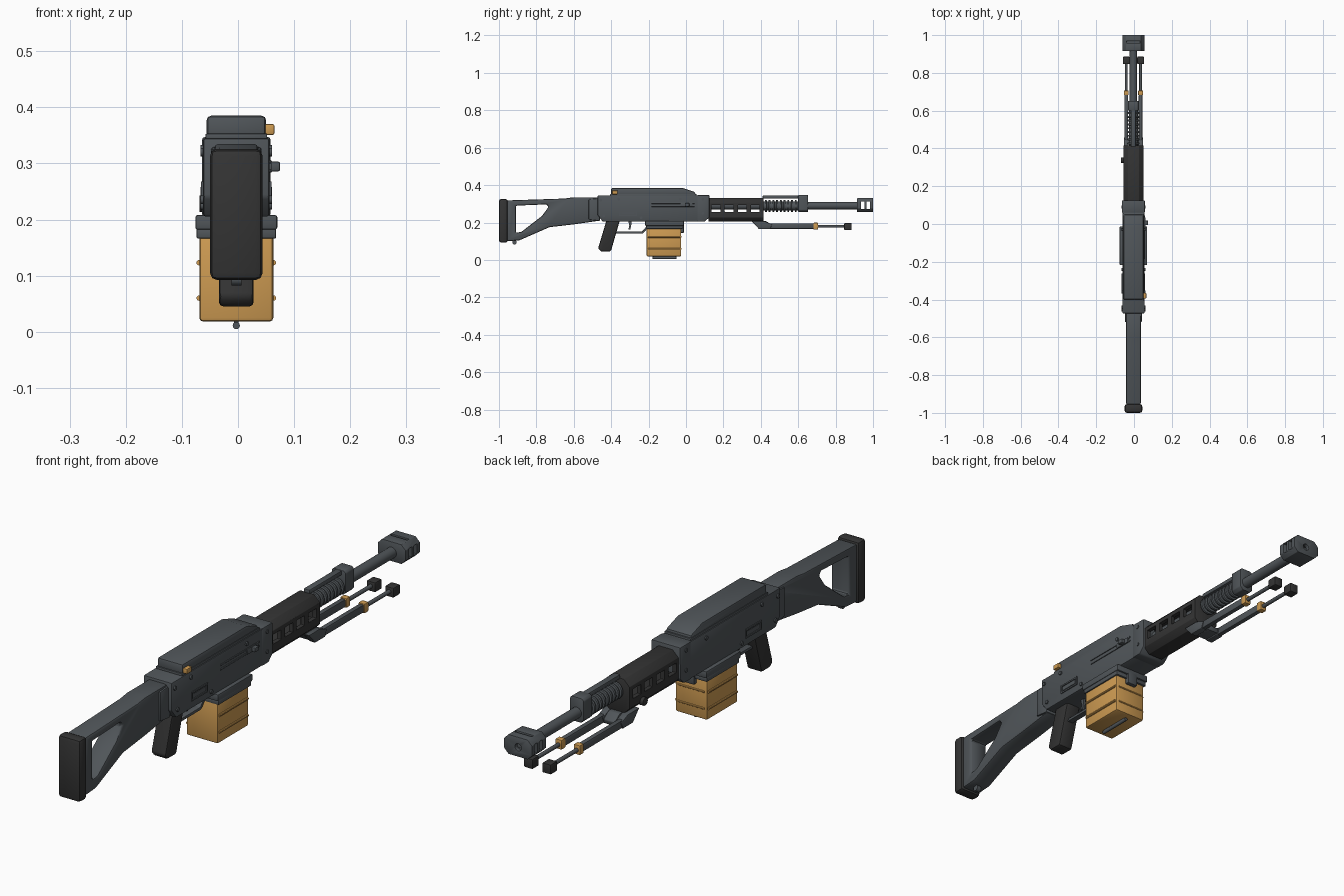
import bpy, bmesh, math
from mathutils import Matrix, Vector

if "Cube" in bpy.data.objects:
    bpy.data.objects.remove(bpy.data.objects["Cube"])

CX = -0.003  # centre plane of the gun


def material(name, rgb):
    m = bpy.data.materials.new(name)
    m.diffuse_color = (*rgb, 1)
    m.use_nodes = True
    m.node_tree.nodes["Principled BSDF"].inputs["Base Color"].default_value = m.diffuse_color
    return m


STEEL = material("blue_grey_steel", (0.080, 0.091, 0.100))
BLACK = material("black_polymer", (0.034, 0.034, 0.034))
TAN = material("orange_tan", (0.62, 0.33, 0.085))


def finish(name, bm, mat, bevel=0.0, cuts=(), seg=2):
    bmesh.ops.recalc_face_normals(bm, faces=bm.faces)
    me = bpy.data.meshes.new(name)
    bm.to_mesh(me)
    bm.free()
    ob = bpy.data.objects.new(name, me)
    bpy.context.collection.objects.link(ob)
    if mat:
        me.materials.append(mat)
    bpy.ops.object.select_all(action='DESELECT')
    ob.select_set(True)
    bpy.context.view_layer.objects.active = ob
    for c in cuts:
        mod = ob.modifiers.new("cut", 'BOOLEAN')
        mod.operation, mod.object, mod.solver = 'DIFFERENCE', c, 'EXACT'
        bpy.ops.object.modifier_apply(modifier=mod.name)
        bpy.data.objects.remove(c)
    if bevel:
        mod = ob.modifiers.new("bevel", 'BEVEL')
        mod.width, mod.segments, mod.limit_method = bevel, seg, 'ANGLE'
        bpy.ops.object.modifier_apply(modifier=mod.name)
    bpy.ops.object.shade_smooth_by_angle(angle=math.radians(35))
    ob.hide_render = mat is None
    return ob


def prism(name, pts, axis, a, b, mat, bevel=0.0, cuts=(), seg=2):
    """Extrude a (y,z) outline along x, or an (x,z) outline along y."""
    bm = bmesh.new()
    place = (lambda p, t: (t, p[0], p[1])) if axis == 'x' else (lambda p, t: (p[0], t, p[1]))
    f = bm.faces.new([bm.verts.new(place(p, a)) for p in pts])
    ext = bmesh.ops.extrude_face_region(bm, geom=[f])
    move = Vector((b - a, 0, 0)) if axis == 'x' else Vector((0, b - a, 0))
    bmesh.ops.translate(bm, vec=move, verts=[v for v in ext["geom"] if isinstance(v, bmesh.types.BMVert)])
    return finish(name, bm, mat, bevel, cuts, seg)


def slab(name, pts, w, mat, bevel=0.0, cuts=()):
    return prism(name, pts, 'x', CX - w, CX + w, mat, bevel, cuts)


def box(name, x, y, z, mat, bevel=0.0, cuts=()):
    return prism(name, [(y[0], z[0]), (y[1], z[0]), (y[1], z[1]), (y[0], z[1])],
                 'x', x[0], x[1], mat, bevel, cuts)


def mid(w):
    return (CX - w, CX + w)


def rod(name, axis, centre, r, length, mat, sides=20, bevel=0.0):
    bm = bmesh.new()
    rot = Matrix.Rotation(math.pi / 2, 4, 'X' if axis == 'y' else 'Y')
    bmesh.ops.create_cone(bm, cap_ends=True, segments=sides, radius1=r, radius2=r, depth=length,
                          matrix=Matrix.Translation(centre) @ rot)
    return finish(name, bm, mat, bevel)


def octagon(w, z0, z1, c0, c1):
    return [(CX - w + c0, z0), (CX + w - c0, z0), (CX + w, z0 + c0), (CX + w, z1 - c1),
            (CX + w - c1, z1), (CX - w + c1, z1), (CX - w, z1 - c1), (CX - w, z0 + c0)]


# Skeleton stock with butt pad and sling loop
hole = slab("stock_hole_cutter", [(-.91, .29), (-.745, .297), (-.735, .283), (-.77, .235),
                                  (-.88, .150), (-.91, .145)], .2, None)
slab("stock", [(-.957, .318), (-.65, .328), (-.60, .335), (-.46, .335), (-.46, .21), (-.60, .19),
               (-.73, .175), (-.89, .105), (-.957, .10)], .039, STEEL, .008, [hole])
slab("stock_socket", [(-.52, .325), (-.46, .33), (-.46, .208), (-.52, .215)], .045, STEEL, .005)
box("butt_pad", mid(.047), (-1, -.953), (.092, .326), BLACK, .013)
rod("sling_loop", 'x', (CX, -.917, .094), .012, .018, STEEL, 12)

# Receiver and hinged feed cover
slab("receiver", [(-.473, .345), (.07, .345), (.07, .205), (-.445, .205), (-.473, .24)],
     .059, STEEL, .005)
slab("receiver_front_block", [(.06, .347), (.125, .347), (.125, .228), (.10, .205), (.06, .205)],
     .061, STEEL, .005)
slab("feed_cover", [(-.40, .340), (-.40, .385), (-.02, .385), (.05, .362), (.05, .340)],
     .053, STEEL, .008)
slab("feed_cover_seam", [(-.405, .342), (-.405, .353), (.055, .353), (.055, .342)], .055, STEEL, .002)
box("cover_latch", (.045, .065), (-.395, -.365), (.351, .370), TAN, .003)

# Receiver side details
for s in (-1, 1):
    side = CX + s * .0595
    for i, (y, z) in enumerate([(-.455, .32), (-.44, .235), (-.36, .325), (-.03, .325),
                                (.09, .325), (.09, .25), (-.24, .225)]):
        rod(f"receiver_pin_{i}", 'x', (side, y, z), .0075, .009, STEEL, 12)
    x = sorted((side - s * .004, side + s * .003))
    # raised frame around the side port
    for y, z in [((-.357, -.263), (.262, .268)), ((-.357, -.263), (.234, .240)),
                 ((-.357, -.351), (.240, .262)), ((-.269, -.263), (.240, .262))]:
        box("port_frame", x, y, z, STEEL)
    box("port_door", sorted((side - s * .004, side + s * .001)), (-.345, -.275), (.244, .258), STEEL)
for z in (.287, .303):
    box("charging_slot_rail", (.052, .059), (-.185, .045), (z - .003, z + .003), STEEL, .001)
box("charging_handle", (.05, .075), (-.005, .018), (.286, .303), STEEL, .003)
box("charging_handle_plate", (.05, .061), (-.03, .035), (.284, .305), STEEL, .002)

# Pistol grip, trigger and guard
slab("pistol_grip", [(-.425, .215), (-.352, .215), (-.36, .19), (-.402, .045), (-.455, .045),
                     (-.47, .062), (-.43, .195)], .031, BLACK, .008)
slab("trigger_guard", [(-.38, .152), (-.235, .152), (-.215, .175), (-.215, .21), (-.205, .21),
                       (-.205, .17), (-.23, .141), (-.38, .141)], .012, STEEL, .002)
slab("trigger", [(-.31, .21), (-.29, .21), (-.293, .185), (-.298, .162), (-.308, .162),
                 (-.303, .185)], .005, STEEL)

# Magazine well and box magazine
box("magazine_well", mid(.073), (-.218, -.012), (.182, .208), STEEL, .004)
box("magazine_well_lip", mid(.071), (-.212, -.018), (.166, .184), STEEL, .003)
box("magazine_catch", mid(.022), (-.03, -.011), (.145, .195), STEEL, .004)
box("magazine_box", mid(.066), (-.21, -.026), (.018, .18), TAN, .007)
for z in (.060, .123):
    for s in (-1, 1):
        rod("magazine_rib", 'y', (CX + s * .066, -.118, z), .005, .17, TAN, 10)
    rod("magazine_end_rib", 'x', (CX, -.027, z), .004, .11, TAN, 10)
rod("magazine_floor_rail", 'y', (CX, -.115, .011), .0065, .13, STEEL, 12)
box("magazine_floor_rail_web", mid(.004), (-.175, -.055), (.009, .022), STEEL)

# Vented handguard
vents = [box("vent_cutter", mid(.2), (y, y + .047), (.257, .293), None)
         for y in (.137, .207, .277, .347)]
core = prism("core_cutter", octagon(.036, .245, .315, .01, .01), 'y', .0, .41, None)
prism("handguard", octagon(.053, .205, .332, .022, .024), 'y', .12, .415, BLACK, .003, [core] + vents)
rod("handguard_bolt", 'x', (CX - .055, .338, .228), .015, .022, BLACK, 12, .002)

# Barrel, recoil coil, gas tube and gas block
rod("barrel", 'y', (CX, .52, .290), .020, .82, STEEL, 24)
for i in range(9):
    rod("recoil_coil_ring", 'y', (CX, .427 + i * .020, .288), .033, .010, STEEL, 24, .003)
rod("coil_sleeve", 'y', (CX, .50, .288), .024, .2, STEEL)
box("gas_tube", mid(.013), (.41, .61), (.328, .345), STEEL, .004)
prism("gas_block", octagon(.029, .255, .347, .012, .008), 'y', .60, .652, STEEL, .003)

# Muzzle brake with side ports, top slot and bore
bore = rod("bore_cutter", 'y', (CX, .98, .292), .013, .1, None)
ports = [box("port_cutter", mid(.2), (y, y + .018), (.273, .312), None) for y in (.936, .966)]
top_slot = box("top_slot_cutter", mid(.036), (.958, .968), (.318, .4), None)
prism("muzzle_brake", octagon(.058, .257, .330, .018, .018), 'y', .915, 1.0, STEEL, .003,
      ports + [bore, top_slot])

# Folded bipod
slab("bipod_hinge", [(.35, .207), (.43, .207), (.46, .185), (.455, .168), (.39, .168)], .024, STEEL, .003)
rod("bipod_axle", 'x', (CX, .435, .184), .011, .10, STEEL, 12)
for s in (-1, 1):
    x = CX + s * .038
    prism("bipod_hinge_cheek", [(.352, .207), (.42, .207), (.46, .19), (.45, .165), (.39, .165)],
          'x', x - .013, x + .013, STEEL, .003)
    box("bipod_leg", (x - .010, x + .010), (.43, .685), (.166, .196), STEEL, .005)
    box("bipod_clamp", (x - .013, x + .013), (.682, .706), (.163, .199), TAN, .003)
    rod("bipod_rod", 'y', (x, .77, .180), .0075, .19, STEEL, 12)
    box("bipod_foot", (x - .018, x + .018), (.846, .886), (.160, .197), BLACK, .004)
